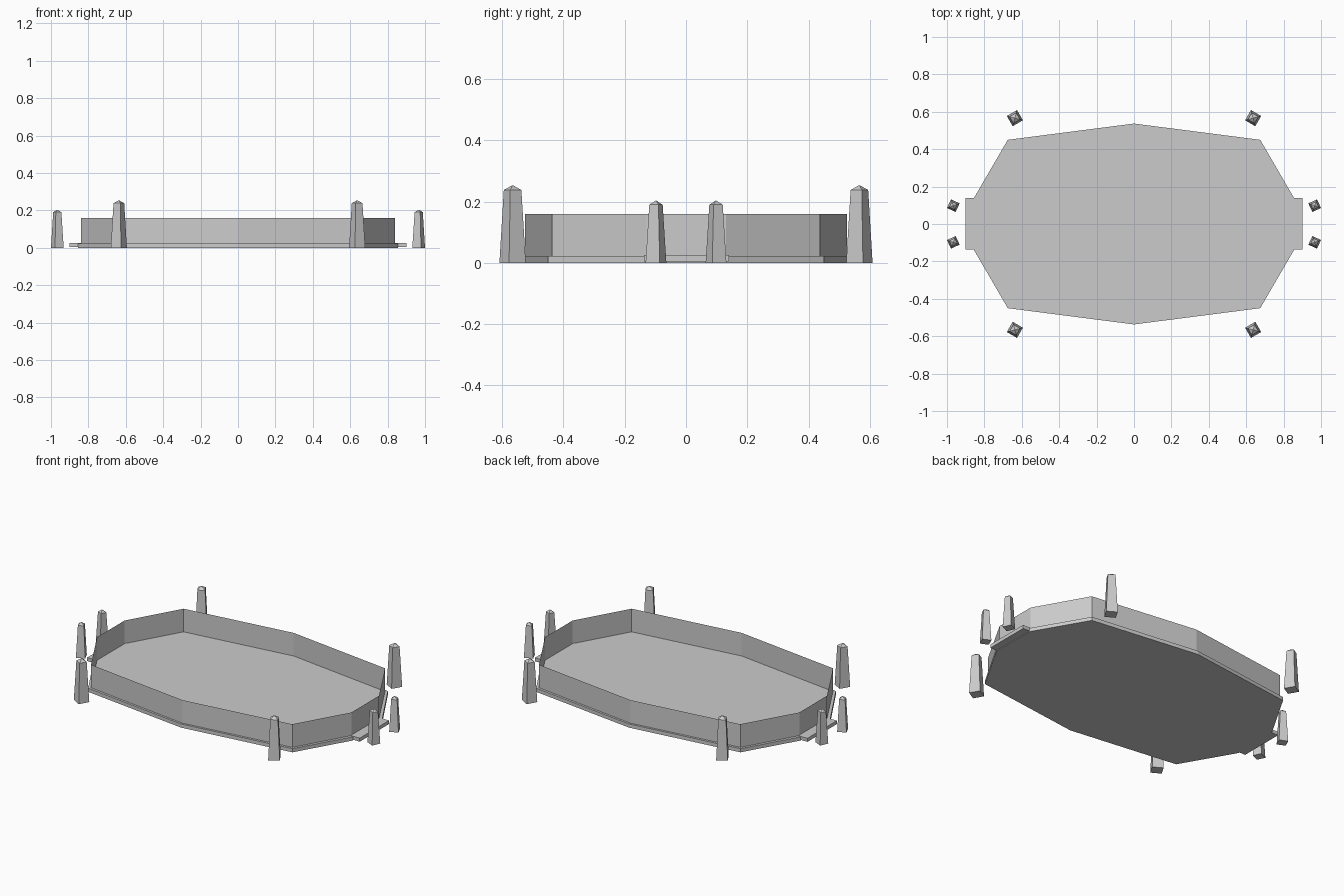
import bpy, bmesh
from math import cos, sin, pi, radians

if "Cube" in bpy.data.objects:
    bpy.data.objects.remove(bpy.data.objects["Cube"])


def make(name, verts, faces):
    mesh = bpy.data.meshes.new(name)
    mesh.from_pydata(verts, [], faces)
    ob = bpy.data.objects.new(name, mesh)
    bpy.context.collection.objects.link(ob)
    return ob


def fix_normals(ob):
    bm = bmesh.new()
    bm.from_mesh(ob.data)
    bmesh.ops.recalc_face_normals(bm, faces=bm.faces)
    bm.to_mesh(ob.data)
    bm.free()


def loft(name, rings, cap=True):
    """Skin a stack of closed loops, optionally capping both ends."""
    n = len(rings[0])
    verts = [v for r in rings for v in r]
    faces = [(k*n + i, k*n + (i+1) % n, (k+1)*n + (i+1) % n, (k+1)*n + i)
             for k in range(len(rings)-1) for i in range(n)]
    if cap:
        faces += [tuple(reversed(range(n))),
                  tuple(range((len(rings)-1)*n, len(rings)*n))]
    ob = make(name, verts, faces)
    if cap:
        fix_normals(ob)
    return ob


def outline(quarter):
    """Mirror (end, corner, middle) points into a ten-sided loop."""
    end, corner, mid = quarter
    right = [(end[0], -end[1]), end, corner]
    return (right + [mid] + [(-x, y) for x, y in (corner, end)]
            + [(-end[0], -end[1]), (-corner[0], -corner[1]), (0, -mid[1]),
               (corner[0], -corner[1])])


def at(loop, z):
    return [(x, y, z) for x, y in loop]


# Floor slab
slab = outline([(0.855, 0.14), (0.675, 0.45), (0, 0.537)])
loft("floor_slab", [at(slab, 0), at(slab, 0.022)])

# Thin boundary wall
wall = outline([(0.84, 0.13), (0.665, 0.437), (0, 0.525)])
loft("boundary_wall", [at(wall, 0.022), at(wall, 0.16)], cap=False)


# Flat floor markings
def marking(name, cx, r, start, steps):
    pts = [(cx + q*cos(start + i*pi/4), q*sin(start + i*pi/4), 0.0235)
           for q in (r - 0.008, r) for i in range(steps + 1)]
    m = steps + 1
    make(name, pts, [(i, m+i, m+i+1, i+1) for i in range(steps)])


marking("centre_circle", 0, 0.14, 0, 8)
marking("goal_arc_right", 0.84, 0.14, pi/2, 4)
marking("goal_arc_left", -0.84, 0.14, -pi/2, 4)

# Goal ledges outside each end
for side, s in (("left", -1), ("right", 1)):
    ledge = [(s*0.84, -0.137), (s*0.9, -0.137), (s*0.9, 0.14), (s*0.84, 0.14)]
    loft("goal_ledge_" + side, [at(ledge, 0.004), at(ledge, 0.025)])


# Tapered posts with pyramid caps
def post(name, x, y, angle, bottom, top, shoulder, height):
    def square(side, z):
        r = side / 2**0.5
        return [(x + r*cos(angle + pi/4 + i*pi/2),
                 y + r*sin(angle + pi/4 + i*pi/2), z) for i in range(4)]
    loft(name, [square(bottom, 0), square(top, shoulder),
                square(top*0.08, height)])


for sx in (-1, 1):
    for sy in (-1, 1):
        tag = ("back" if sy > 0 else "front") + ("_right" if sx > 0 else "_left")
        post("corner_post_" + tag, sx*0.637, sy*0.566, -sx*sy*radians(30),
             0.063, 0.042, 0.238, 0.253)
        post("goal_post_" + tag, sx*0.966, sy*0.098, sx*sy*radians(25),
             0.051, 0.033, 0.19, 0.203)
